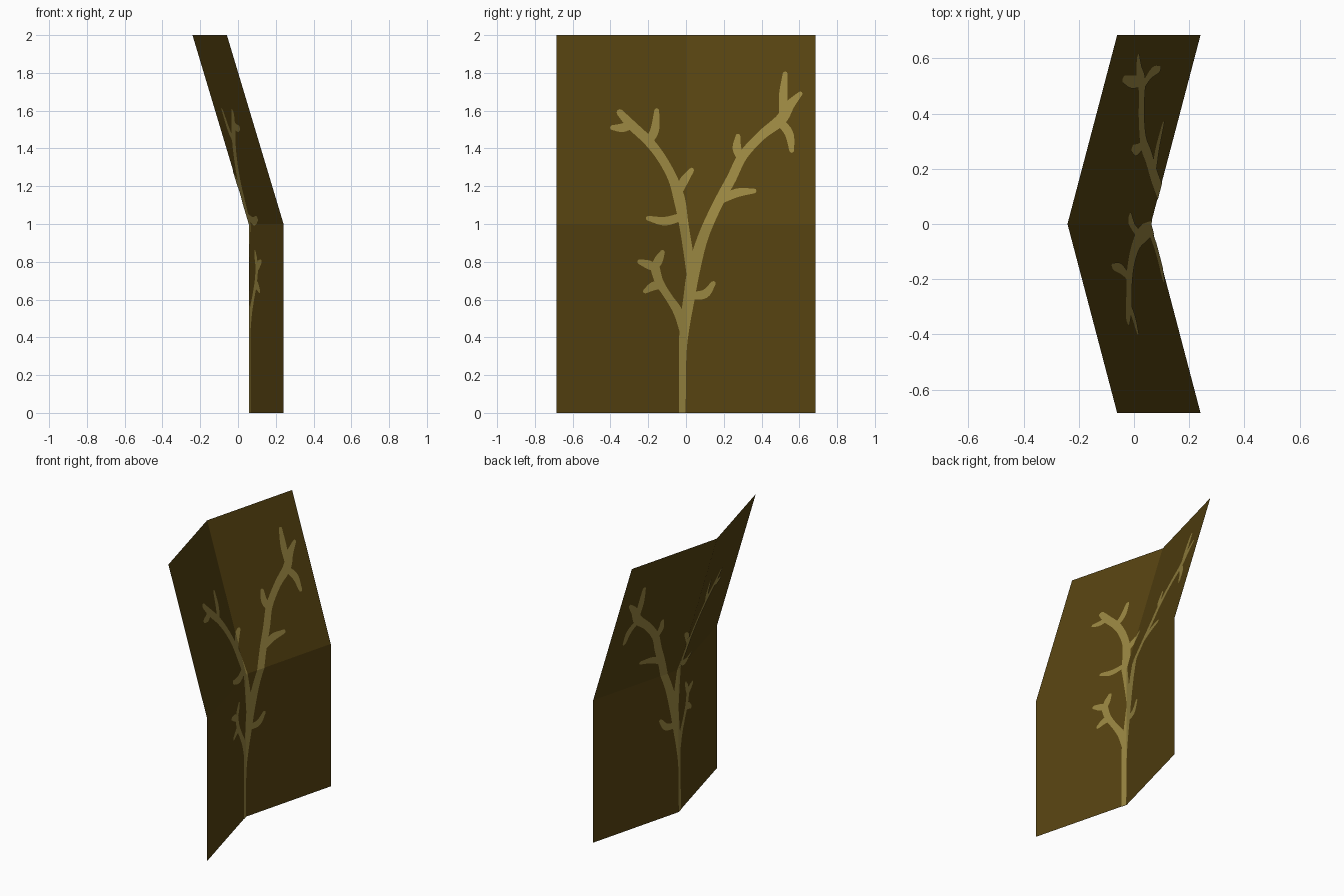
import bpy, bmesh, math
from mathutils import Vector

if "Cube" in bpy.data.objects:
    bpy.data.objects.remove(bpy.data.objects["Cube"])


def material(name, rgb):
    m = bpy.data.materials.new(name)
    m.diffuse_color = (*rgb, 1)
    m.use_nodes = True
    m.node_tree.nodes["Principled BSDF"].inputs["Base Color"].default_value = m.diffuse_color
    return m


OLIVE = material("dark olive", (0.092, 0.055, 0.0055))
TAN = material("pale olive", (0.315, 0.235, 0.052))


def fold(y, z):
    """Depth of the creased panel at a point of the flat drawing."""
    return 0.06 + 0.263 * abs(y) - 0.3 * max(0, z - 1)


def folded_object(name, polygons, mat, offset):
    """Draw flat polygons (y, z), split them on the creases, fold both faces."""
    bm = bmesh.new()
    for side in (-1, 1):
        part = bmesh.new()
        for poly in polygons:
            part.faces.new([part.verts.new((0, y, z)) for y, z in poly])
        for co, no in (((0, 0, 0), (0, 1, 0)), ((0, 0, 1), (0, 0, 1))):
            bmesh.ops.bisect_plane(part, geom=part.verts[:] + part.edges[:] + part.faces[:],
                                   dist=1e-6, plane_co=co, plane_no=no)
        for v in part.verts:
            v.co.x = fold(v.co.y, v.co.z) + side * offset
        part.normal_update()
        for f in part.faces:
            if f.normal.x * side < 0:
                f.normal_flip()
        temp = bpy.data.meshes.new("temp")
        part.to_mesh(temp)
        part.free()
        bm.from_mesh(temp)
        bpy.data.meshes.remove(temp)
    mesh = bpy.data.meshes.new(name)
    bm.to_mesh(mesh)
    bm.free()
    mesh.materials.append(mat)
    obj = bpy.data.objects.new(name, mesh)
    bpy.context.collection.objects.link(obj)


def smooth_path(points, steps=5):
    """Catmull-Rom curve through (y, z, half width)."""
    p = [Vector(q) for q in points]
    p = [2 * p[0] - p[1]] + p + [2 * p[-1] - p[-2]]
    out = []
    for a, b, c, d in zip(p, p[1:], p[2:], p[3:]):
        for i in range(steps):
            t = i / steps
            out.append(0.5 * (2 * b + (c - a) * t + (2 * a - 5 * b + 4 * c - d) * t * t
                              + (3 * b - a - 3 * c + d) * t ** 3))
    return out + [p[-2]]


def ribbon(points):
    """Quads along a path plus a rounded tip."""
    path = smooth_path(points)
    rows = []
    for i, q in enumerate(path):
        d = (path[min(i + 1, len(path) - 1)] - path[max(i - 1, 0)]).to_2d().normalized()
        n = Vector((-d.y, d.x)) * q.z
        rows.append((q.to_2d() + n, q.to_2d() - n))
    quads = [(a[0], a[1], b[1], b[0]) for a, b in zip(rows, rows[1:])]
    y, z, r = path[-1]
    if z > 0.1:
        quads.append([(y + r * math.cos(k * math.pi / 4), z + r * math.sin(k * math.pi / 4))
                      for k in range(8)])
    return quads


# creased panel
W = 0.685
folded_object("folded_panel", [[(-W, 0), (W, 0), (W, 2), (-W, 2)]], OLIVE, 0.001)

# trunk and main boughs: y, z, half width
boughs = [
    [(-0.02, 0, 0.018), (-0.017, 0.3, 0.019), (-0.008, 0.45, 0.026), (0.015, 0.6, 0.03),
     (0.04, 0.75, 0.033), (0.09, 0.93, 0.028), (0.165, 1.1, 0.026), (0.24, 1.24, 0.026),
     (0.3, 1.36, 0.025), (0.4, 1.47, 0.025), (0.5, 1.55, 0.03), (0.55, 1.63, 0.025),
     (0.605, 1.69, 0.012)],
    [(0.035, 0.68, 0.025), (0.012, 0.85, 0.025), (-0.012, 1.0, 0.025), (-0.035, 1.13, 0.03),
     (-0.07, 1.24, 0.025), (-0.13, 1.35, 0.024), (-0.2, 1.44, 0.025), (-0.29, 1.525, 0.025),
     (-0.35, 1.59, 0.018)],
    [(-0.01, 0.42, 0.02), (-0.04, 0.53, 0.025), (-0.09, 0.61, 0.02), (-0.14, 0.69, 0.022),
     (-0.165, 0.77, 0.025)],
]
# twigs: start, bend and tip
twigs = [
    [(-0.165, 0.77), (-0.20, 0.785), (-0.245, 0.8)],
    [(-0.165, 0.77), (-0.145, 0.81), (-0.125, 0.85)],
    [(-0.12, 0.68), (-0.17, 0.672), (-0.215, 0.645)],
    [(0.03, 0.62), (0.1, 0.63), (0.145, 0.685)],
    [(-0.02, 1.04), (-0.11, 1.015), (-0.2, 1.03)],
    [(-0.045, 1.16), (-0.01, 1.23), (0.03, 1.285)],
    [(-0.2, 1.43), (-0.165, 1.5), (-0.155, 1.6)],
    [(-0.28, 1.53), (-0.335, 1.51), (-0.39, 1.51)],
    [(0.19, 1.13), (0.27, 1.165), (0.36, 1.175)],
    [(0.295, 1.34), (0.27, 1.4), (0.275, 1.465)],
    [(0.49, 1.55), (0.545, 1.48), (0.56, 1.39)],
    [(0.515, 1.56), (0.515, 1.68), (0.525, 1.795)],
]
tree = []
for b in boughs:
    tree += ribbon(b)
for t in twigs:
    tree += ribbon([(*q, w) for q, w in zip(t, (0.02, 0.023, 0.013))])
folded_object("tree_drawing", tree, TAN, 0.003)
